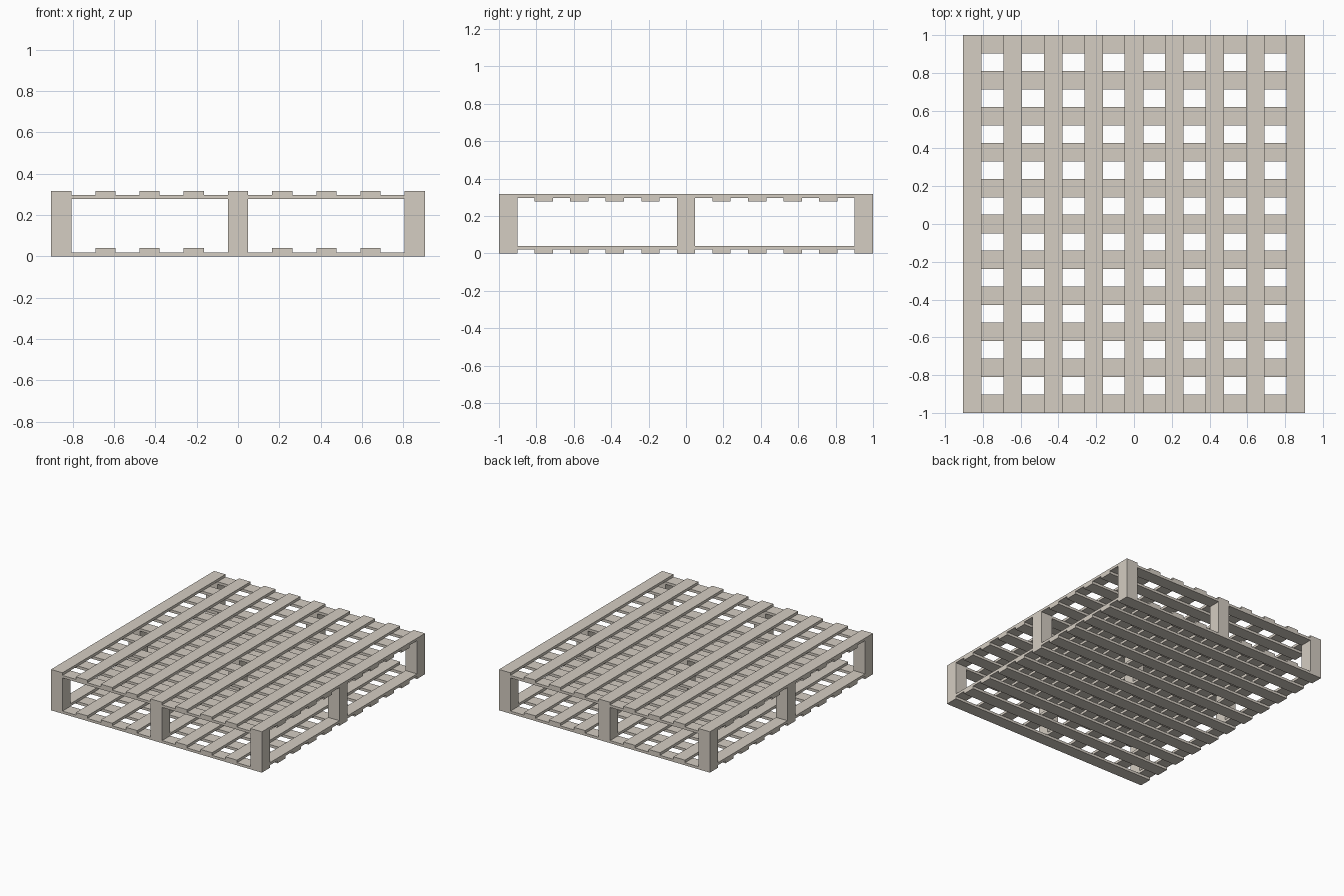
import bpy

if "Cube" in bpy.data.objects:
    bpy.data.objects.remove(bpy.data.objects["Cube"])

HX, HY, H = 0.905, 1.0, 0.317   # half width, half length, height
W, T = 0.098, 0.02              # board width and thickness
CX, CY = HX - W / 2, HY - W / 2 # centres of the outermost boards

wood = bpy.data.materials.new("weathered_wood")
wood.diffuse_color = (0.66, 0.61, 0.54, 1)
wood.use_nodes = True
wood.node_tree.nodes["Principled BSDF"].inputs["Base Color"].default_value = wood.diffuse_color


def box(name, centre, size):
    bpy.ops.mesh.primitive_cube_add(size=1, location=centre)
    ob = bpy.context.object
    ob.name = name
    ob.scale = size
    bpy.ops.object.transform_apply(location=False, rotation=False, scale=True)
    ob.data.materials.append(wood)


# lengthwise boards: the deck surface and the upper layer of the base
for i in range(9):
    x = -CX + i * 2 * CX / 8
    box(f"top_deck_board_{i + 1}", (x, 0, H - T / 2), (W, 2 * HY, T))
    box(f"base_lengthwise_board_{i + 1}", (x, 0, 1.5 * T), (W, 2 * HY, T))

# crosswise boards: under the deck and on the ground
for i in range(11):
    y = -CY + i * 2 * CY / 10
    box(f"top_cross_board_{i + 1}", (0, y, H - 1.5 * T), (2 * HX, W, T))
    box(f"base_cross_board_{i + 1}", (0, y, T / 2), (2 * HX, W, T))

# nine spacer posts between the two lattices
for i in (-1, 0, 1):
    for j in (-1, 0, 1):
        box(f"post_{i + 2}_{j + 2}", (i * CX, j * CY, H / 2), (W, W, H - 4 * T))
